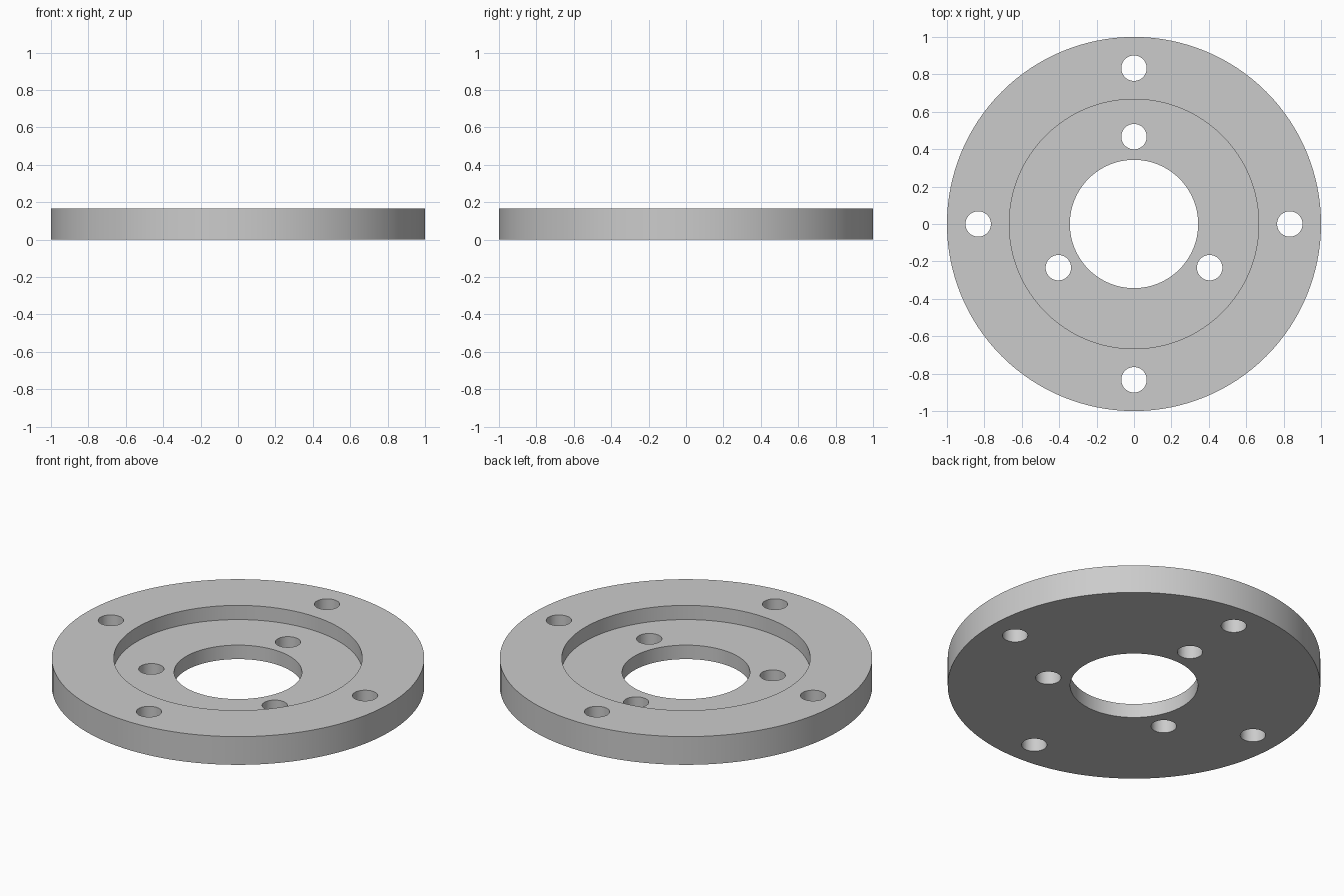
import bpy, bmesh
from math import radians, pi
from mathutils import Matrix, Vector

cube = bpy.data.objects.get("Cube")
if cube:
    bpy.data.objects.remove(cube, do_unlink=True)

HEIGHT, FLOOR = 0.167, 0.083
OUTER, RECESS, BORE = 1.0, 0.667, 0.343
HOLE = 0.068


def add_object(name, bm):
    bmesh.ops.recalc_face_normals(bm, faces=bm.faces)
    mesh = bpy.data.meshes.new(name)
    bm.to_mesh(mesh)
    bm.free()
    obj = bpy.data.objects.new(name, mesh)
    bpy.context.collection.objects.link(obj)
    return obj


# Flange ring: stepped cross-section turned about z
bm = bmesh.new()
profile = [(BORE, 0), (OUTER, 0), (OUTER, HEIGHT),
           (RECESS, HEIGHT), (RECESS, FLOOR), (BORE, FLOOR)]
verts = [bm.verts.new((r, 0, z)) for r, z in profile]
edges = [bm.edges.new((a, b)) for a, b in zip(verts, verts[1:] + verts[:1])]
bmesh.ops.spin(bm, geom=verts + edges, cent=(0, 0, 0), axis=(0, 0, 1),
               angle=2 * pi, steps=128, use_merge=True)
bmesh.ops.remove_doubles(bm, verts=bm.verts, dist=0.0001)
flange = add_object("flange_ring", bm)

# Bolt hole cutters: four in the rim, three in the recess
bm = bmesh.new()
for count, radius in ((4, 0.833), (3, 0.467)):
    for i in range(count):
        turn = Matrix.Rotation(2 * pi * i / count, 4, "Z")
        place = Matrix.Translation(turn @ Vector((0, radius, HEIGHT / 2)))
        bmesh.ops.create_cone(bm, cap_ends=True, segments=48, radius1=HOLE,
                              radius2=HOLE, depth=0.5, matrix=place)
cutter = add_object("bolt_hole_cutter", bm)
cutter.hide_render = True

# Drill the holes, then drop the cutter
drill = flange.modifiers.new("bolt_holes", "BOOLEAN")
drill.object = cutter
drill.operation = "DIFFERENCE"
drill.solver = "EXACT"
bpy.ops.object.select_all(action="DESELECT")
bpy.context.view_layer.objects.active = flange
flange.select_set(True)
bpy.ops.object.modifier_apply(modifier=drill.name)
bpy.data.objects.remove(cutter, do_unlink=True)
bpy.ops.object.shade_smooth_by_angle(angle=radians(30))

# Plain grey metal
grey = bpy.data.materials.new("plain_grey")
grey.use_nodes = True
colour = (0.6, 0.6, 0.6, 1)
grey.diffuse_color = colour
grey.node_tree.nodes["Principled BSDF"].inputs["Base Color"].default_value = colour
flange.data.materials.clear()
flange.data.materials.append(grey)
